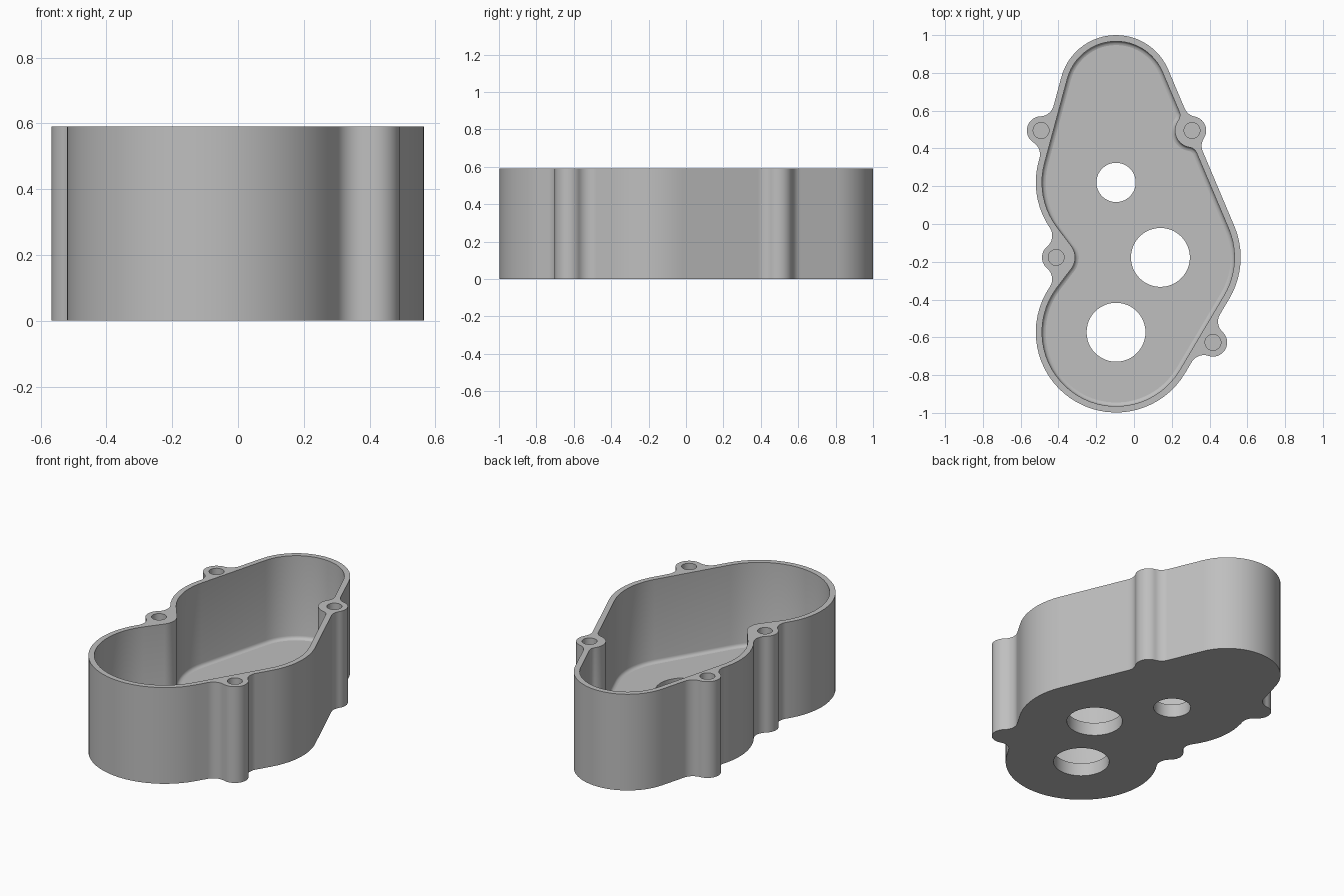
import bpy, bmesh, math
from mathutils import Vector

if "Cube" in bpy.data.objects:
    bpy.data.objects.remove(bpy.data.objects["Cube"], do_unlink=True)

HEIGHT, FLOOR, WALL, COVE = 0.59, 0.08, 0.033, 0.02
BOSS_R, SCREW_R, SCREW_DEPTH = 0.075, 0.042, 0.3

# Centres of the four big lobes and the four screw bosses
TOP, MID = Vector((-0.095, 0.70)), Vector((-0.095, 0.22))
LOW, SIDE = Vector((-0.095, -0.573)), Vector((0.14, -0.177))
SMALL_R, BIG_R = 0.30, 0.425
BOSS_A, BOSS_B = Vector((-0.492, 0.495)), Vector((0.307, 0.495))
BOSS_C, BOSS_D = Vector((-0.412, -0.177)), Vector((0.418, -0.627))


def heading(a, b):
    """Direction of the line tangent to two signed arcs (centre, radius)."""
    d = b[0] - a[0]
    k = max(-1, min(1, (a[1] - b[1]) / d.length))
    return math.atan2(d.y, d.x) + math.asin(k)


def right_of(angle):
    return Vector((math.sin(angle), -math.cos(angle)))


def belt(arcs):
    """Closed outline running round arcs; a negative radius is a hollow arc."""
    n = len(arcs)
    heads = [heading(arcs[i], arcs[(i + 1) % n]) for i in range(n)]
    pts = []
    for i, (c, r) in enumerate(arcs):
        start, sign = heads[i - 1], math.copysign(1, r)
        sweep = (heads[i] - start) * sign % math.tau
        if sweep > 6:
            sweep = 0
        steps = max(2, math.ceil(sweep / 0.1))
        for k in range(steps + 1):
            p = c + r * right_of(start + sign * sweep * k / steps)
            if not pts or (p - pts[-1]).length > 0.002:
                pts.append(p)
    if (pts[0] - pts[-1]).length < 0.002:
        pts.pop()
    return pts


def boss_on_line(a, b, centre, r, blend):
    """Boss on the tangent line from a to b, with a blending arc on each side."""
    h = heading(a, b)
    n, d = right_of(h), Vector((math.cos(h), math.sin(h)))
    off = (centre - a[0]).dot(n) - (a[1] - blend)
    half = math.sqrt((abs(r) + abs(blend)) ** 2 - off * off)
    foot = centre - n * off
    return [(foot - d * half, blend), (centre, r), (foot + d * half, blend)]


def blend_between(a, b, blend):
    """Hollow arc touching two round arcs, on the right of the way from a to b."""
    d = b[0] - a[0]
    ra, rb = a[1] - blend, b[1] - blend
    x = (ra * ra - rb * rb + d.length_squared) / (2 * d.length)
    y = math.sqrt(ra * ra - x * x)
    u = d.normalized()
    return (a[0] + u * x + Vector((u.y, -u.x)) * y, blend)


def outer_outline():
    top, mid, low, side = (TOP, SMALL_R), (MID, BIG_R), (LOW, BIG_R), (SIDE, BIG_R)
    boss_c, f = (BOSS_C, BOSS_R), -0.075
    return belt([top, *boss_on_line(top, mid, BOSS_A, BOSS_R, f),
                 mid, blend_between(mid, boss_c, f), boss_c, blend_between(boss_c, low, f),
                 low, *boss_on_line(low, side, BOSS_D, BOSS_R, f),
                 side, *boss_on_line(side, top, BOSS_B, BOSS_R, f)])


def inner_outline(inset):
    t = WALL + inset
    top, side = (TOP, SMALL_R - WALL), (SIDE, BIG_R - WALL)
    bump = boss_on_line(side, top, BOSS_B, -0.09, 0.05)
    arcs = [top, (MID, BIG_R - WALL), (BOSS_C, -0.1), (LOW, BIG_R - WALL), side, *bump]
    return belt([(c, r - inset) for c, r in arcs])


def circle(c, r, n=48):
    return [c + r * right_of(math.tau * k / n) for k in range(n)]


bm = bmesh.new()


def ring(pts, z):
    vs = [bm.verts.new((p.x, p.y, z)) for p in pts]
    return vs, [bm.edges.new((vs[i - 1], vs[i])) for i in range(len(vs))]


def wall(a, b):
    if len(a[0]) == len(b[0]):
        for i in range(len(a[0])):
            bm.faces.new((a[0][i - 1], a[0][i], b[0][i], b[0][i - 1]))
    else:
        bmesh.ops.bridge_loops(bm, edges=a[1] + b[1])


def cap(*rings):
    edges = [e for r in rings for e in r[1]]
    bmesh.ops.triangle_fill(bm, edges=edges, use_beauty=True, normal=(0, 0, 1))


# Outer wall
outline = outer_outline()
bottom, rim = ring(outline, 0), ring(outline, HEIGHT)
wall(bottom, rim)

# Inner wall, rounded into the floor
inside = ring(inner_outline(0), HEIGHT)
last = inside
for k in range(4):
    a = math.pi / 6 * k
    nxt = ring(inner_outline(COVE * (1 - math.cos(a))), FLOOR + COVE * (1 - math.sin(a)))
    wall(last, nxt)
    last = nxt

# Shaft holes through the floor
lower, upper = [], []
for c, r in ((MID, 0.104), (SIDE, 0.156), (LOW, 0.156)):
    lower.append(ring(circle(c, r), 0))
    upper.append(ring(circle(c, r), FLOOR))
    wall(lower[-1], upper[-1])

# Blind screw holes in the bosses
screws = []
for c in (BOSS_A, BOSS_B, BOSS_C, BOSS_D):
    screws.append(ring(circle(c, SCREW_R, 32), HEIGHT))
    end = ring(circle(c, SCREW_R, 32), HEIGHT - SCREW_DEPTH)
    wall(screws[-1], end)
    cap(end)

# Underside, floor and rim faces
cap(bottom, *lower)
cap(last, *upper)
cap(rim, inside, *screws)
bmesh.ops.recalc_face_normals(bm, faces=bm.faces)

mesh = bpy.data.meshes.new("gear_housing")
bm.to_mesh(mesh)
bm.free()
housing = bpy.data.objects.new("gear_housing", mesh)
bpy.context.collection.objects.link(housing)

# Plain grey metal
grey = bpy.data.materials.new("light_grey")
grey.use_nodes = True
colour = (0.52, 0.52, 0.52, 1)
grey.diffuse_color = colour
grey.node_tree.nodes["Principled BSDF"].inputs["Base Color"].default_value = colour
mesh.materials.append(grey)

# Smooth walls, flat horizontal faces
bpy.context.view_layer.objects.active = housing
housing.select_set(True)
bpy.ops.object.shade_smooth_by_angle(angle=math.radians(35))
for p in mesh.polygons:
    if abs(p.normal.z) > 0.999:
        p.use_smooth = False
